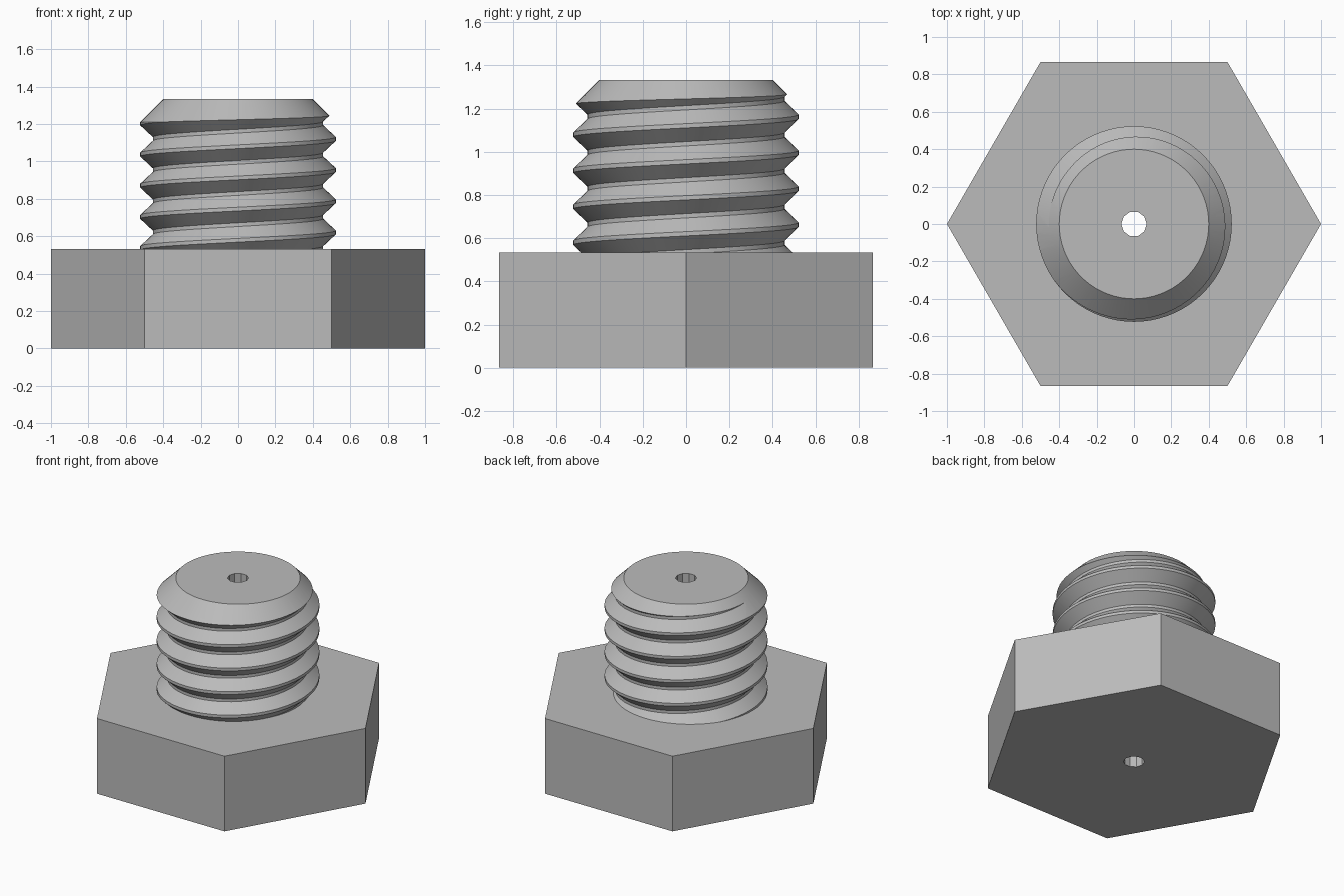
import bpy
import bmesh
from math import pi, sin, cos
from mathutils import Vector

HEAD_Z, TOP_Z = 0.533, 1.333
PITCH = 1 / 6
CREST, ROOT, TIP = 0.523, 0.455, 0.4
STEPS = 72

cube = bpy.data.objects.get("Cube")
if cube:
    bpy.data.objects.remove(cube, do_unlink=True)

steel = bpy.data.materials.new("grey_steel")
steel.use_nodes = True
steel.diffuse_color = (0.5, 0.5, 0.5, 1)
steel.node_tree.nodes["Principled BSDF"].inputs["Base Color"].default_value = (0.5, 0.5, 0.5, 1)


def finish(name, bm):
    bmesh.ops.recalc_face_normals(bm, faces=bm.faces)
    mesh = bpy.data.meshes.new(name)
    bm.to_mesh(mesh)
    bm.free()
    mesh.materials.append(steel)
    obj = bpy.data.objects.new(name, mesh)
    bpy.context.collection.objects.link(obj)
    return obj


def turned(name, sides, profile):
    """Closed solid from (radius, height) rings."""
    bm = bmesh.new()
    rings = [[bm.verts.new((r * cos(2 * pi * i / sides), r * sin(2 * pi * i / sides), z))
              for i in range(sides)] for r, z in profile]
    for low, high in zip(rings, rings[1:]):
        for i in range(sides):
            j = (i + 1) % sides
            bm.faces.new((low[i], low[j], high[j], high[i]))
    bm.faces.new(rings[0])
    bm.faces.new(rings[-1])
    return finish(name, bm)


def combine(obj, cutter, operation):
    """Apply a boolean and discard the cutter."""
    bpy.context.view_layer.objects.active = obj
    mod = obj.modifiers.new("combine", "BOOLEAN")
    mod.operation, mod.solver, mod.object = operation, "EXACT", cutter
    bpy.ops.object.modifier_apply(modifier=mod.name)
    bpy.data.objects.remove(cutter, do_unlink=True)


def threaded_rod(name):
    """Right-handed helical thread, trimmed flat at both ends."""
    flat = 0.01
    section = [(-flat, CREST), (flat, CREST), (PITCH / 2 - flat, ROOT), (PITCH / 2 + flat, ROOT)]
    n = len(section)
    bm = bmesh.new()
    columns = []
    for s in range(STEPS):
        a = 2 * pi * s / STEPS
        columns.append([bm.verts.new((r * cos(a), r * sin(a), 0.287 + PITCH * (turn + s / STEPS) + dz))
                        for turn in range(8) for dz, r in section])
    rows = n * 8
    for s in range(STEPS):
        # The last column meets the first one pitch higher
        shift = n if s == STEPS - 1 else 0
        here, there = columns[s], columns[(s + 1) % STEPS]
        for i in range(rows - 1 - shift):
            bm.faces.new((here[i], there[i + shift], there[i + 1 + shift], here[i + 1]))
    for z, up in ((HEAD_Z - 0.02, -1), (TOP_Z + 0.02, 1)):
        bmesh.ops.bisect_plane(bm, geom=bm.verts[:] + bm.edges[:] + bm.faces[:],
                               plane_co=Vector((0, 0, z)), plane_no=Vector((0, 0, up)),
                               clear_outer=True)
        rim = [e for e in bm.edges if e.is_boundary and all(abs(v.co.z - z) < 1e-4 for v in e.verts)]
        bmesh.ops.contextual_create(bm, geom=rim)
    return finish(name, bm)


# Threaded shank with a chamfered tip
shank = threaded_rod("threaded_shank")
blank = turned("tip_blank", STEPS, [(0.7, 0.3), (0.7, TOP_Z - 0.3), (TIP, TOP_Z)])
combine(shank, blank, "INTERSECT")

# Hexagonal head joined to the shank
bolt = turned("hex_bolt", 6, [(1, 0), (1, HEAD_Z)])
combine(bolt, shank, "UNION")

# Bore through the whole length
combine(bolt, turned("bore", 10, [(0.068, -0.2), (0.068, TOP_Z + 0.2)]), "DIFFERENCE")

bpy.ops.object.select_all(action="DESELECT")
bolt.select_set(True)
bpy.context.view_layer.objects.active = bolt
bpy.ops.object.shade_smooth_by_angle(angle=pi / 6)
